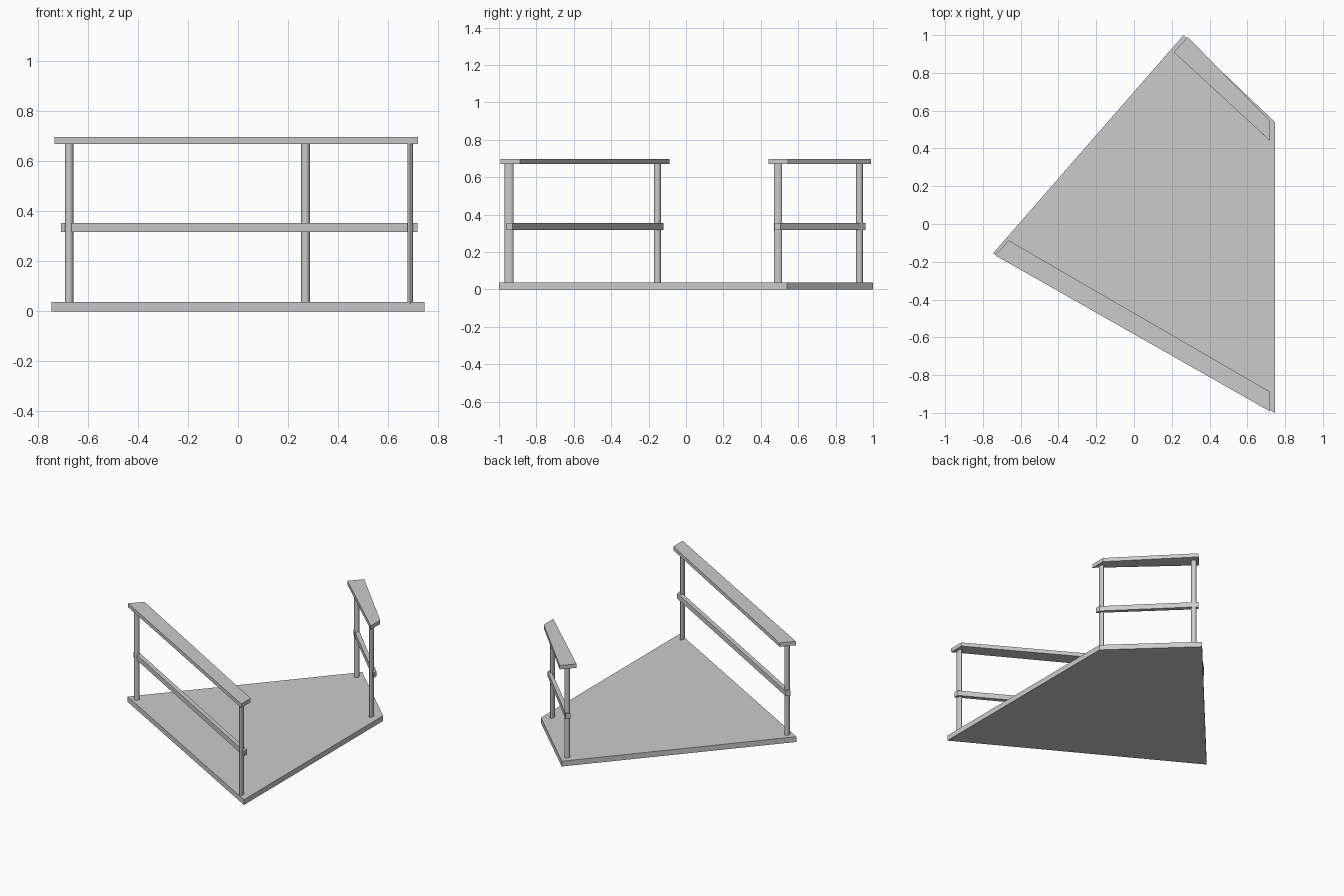
import bpy, bmesh, math

if "Cube" in bpy.data.objects:
    bpy.data.objects.remove(bpy.data.objects["Cube"])


def slab(name, pts, z0, z1):
    """Extrude a flat outline from z0 to z1."""
    bm = bmesh.new()
    base = bm.faces.new([bm.verts.new((x, y, z0)) for x, y in pts])
    top = bmesh.ops.extrude_face_region(bm, geom=[base])["geom"]
    for v in top:
        if isinstance(v, bmesh.types.BMVert):
            v.co.z = z1
    bmesh.ops.recalc_face_normals(bm, faces=bm.faces)
    me = bpy.data.meshes.new(name)
    bm.to_mesh(me)
    bm.free()
    ob = bpy.data.objects.new(name, me)
    bpy.context.collection.objects.link(ob)
    return ob


def post(name, x, y, rx, ry):
    """Upright round post, squashed to an oval."""
    z0, z1 = 0.03, 0.675
    bpy.ops.mesh.primitive_cylinder_add(vertices=16, radius=1, depth=z1 - z0,
                                        location=(x, y, (z0 + z1) / 2))
    ob = bpy.context.object
    ob.name = name
    ob.scale = (rx, ry, 1)
    bpy.ops.object.transform_apply(location=False, rotation=False, scale=True)
    bpy.ops.object.shade_smooth_by_angle(angle=math.radians(40))


# Platform deck
slab("deck", [(-0.746, -0.155), (0.746, -1.0), (0.746, 0.54), (0.262, 1.0)], 0, 0.037)

# Flat handrails
slab("front_handrail", [(-0.735, -0.166), (0.72, -0.992), (0.72, -0.888), (-0.663, -0.087)], 0.67, 0.697)
slab("back_handrail", [(0.21, 0.91), (0.72, 0.44), (0.72, 0.545), (0.285, 0.99)], 0.67, 0.697)

# Thin middle rails
slab("front_mid_rail", [(-0.708, -0.143), (0.718, -0.961), (0.718, -0.927), (-0.688, -0.12)], 0.318, 0.354)
slab("back_mid_rail", [(0.238, 0.938), (0.718, 0.472), (0.718, 0.505), (0.26, 0.961)], 0.318, 0.354)

# Posts
post("front_left_post", -0.676, -0.153, 0.017, 0.0185)
post("front_right_post", 0.689, -0.946, 0.0115, 0.0235)
post("back_left_post", 0.27, 0.927, 0.0175, 0.0185)
post("back_right_post", 0.689, 0.492, 0.0115, 0.0225)
